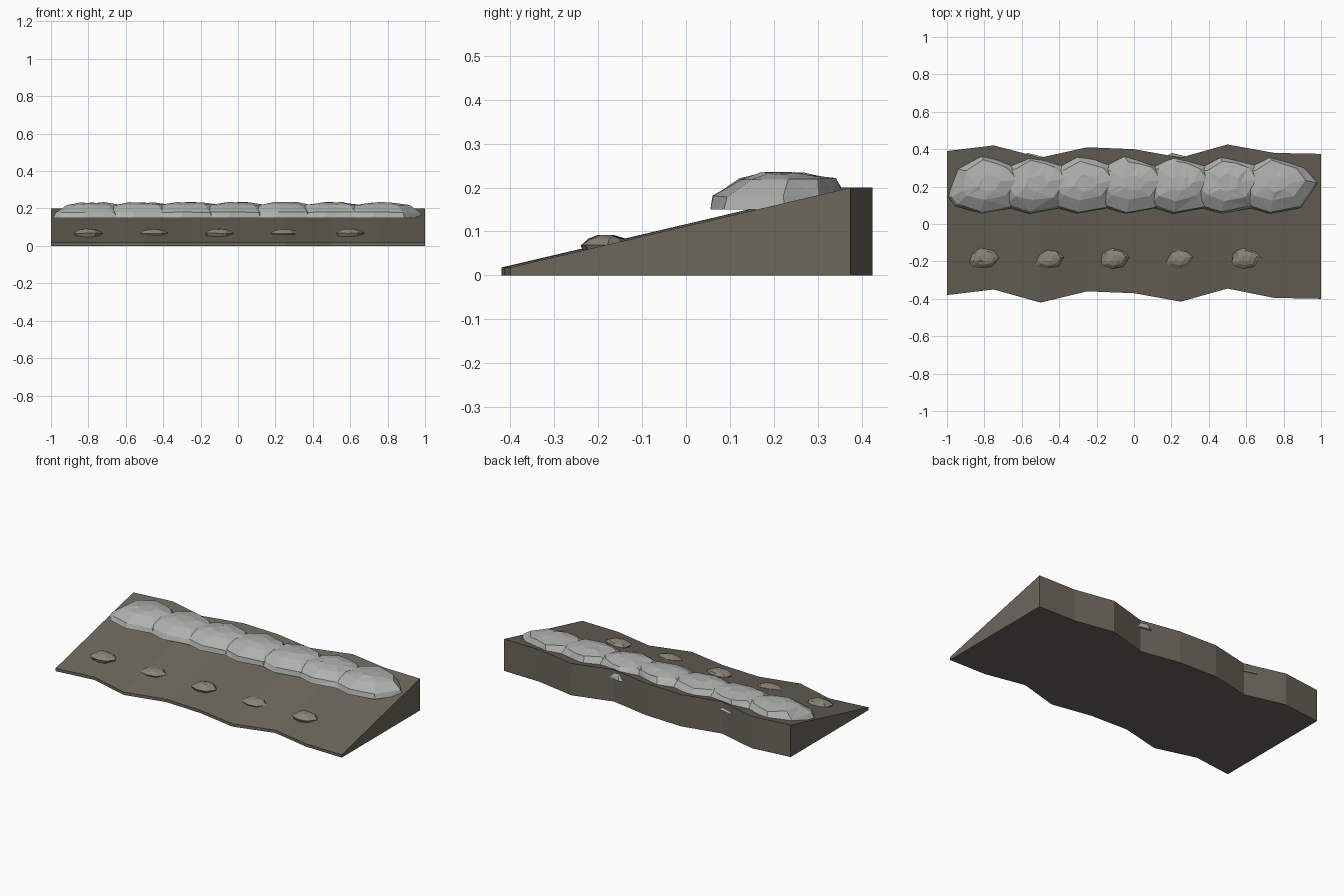
import bpy, bmesh, random
from math import sin, cos

if "Cube" in bpy.data.objects:
    bpy.data.objects.remove(bpy.data.objects["Cube"])

random.seed(4)


def material(name, rgb):
    m = bpy.data.materials.new(name)
    m.diffuse_color = (*rgb, 1)
    m.use_nodes = True
    m.node_tree.nodes["Principled BSDF"].inputs["Base Color"].default_value = m.diffuse_color
    return m


def finish(bm, name, mat):
    bmesh.ops.recalc_face_normals(bm, faces=bm.faces)
    mesh = bpy.data.meshes.new(name)
    bm.to_mesh(mesh)
    bm.free()
    mesh.materials.append(mat)
    ob = bpy.data.objects.new(name, mesh)
    bpy.context.collection.objects.link(ob)
    return ob


def loft(rings, name, mat, closed, tri=False):
    """Skin a stack of equal-length closed loops and cap both ends."""
    bm = bmesh.new()
    loops = [[bm.verts.new(p) for p in r] for r in rings]
    n = len(loops[0])
    for a, b in zip(loops, loops[1:]):
        for i in range(n):
            j = (i + 1) % n
            bm.faces.new((a[i], a[j], b[j], b[i]))
    bm.faces.new(loops[0])
    bm.faces.new(loops[-1])
    if tri:
        bmesh.ops.triangulate(bm, faces=bm.faces[:])
    return finish(bm, name, mat)


earth = material("earth", (0.15, 0.135, 0.105))
pale = material("pale_stone", (0.42, 0.44, 0.41))
dull = material("dull_stone", (0.25, 0.23, 0.18))

# Sloping earth bank with uneven front and back edges
front = [-0.38, -0.35, -0.42, -0.36, -0.37, -0.415, -0.345, -0.395, -0.40]
back = [0.39, 0.42, 0.355, 0.41, 0.40, 0.355, 0.425, 0.38, 0.375]
sections = []
for i, (f, b) in enumerate(zip(front, back)):
    x = -1 + i * 0.25
    sections.append([(x, f, 0), (x, b, 0), (x, b, 0.20), (x, f, 0.018)])
loft(sections, "earth_bank", earth, True)

# Faceted stone outline, counter-clockwise from the right tip
outline = [(0.21, 0.01), (0.14, 0.10), (0.045, 0.135), (-0.055, 0.16),
           (-0.18, 0.085), (-0.215, -0.07), (-0.18, -0.115),
           (-0.045, -0.155), (0.115, -0.125)]


def stone(name, mat, centre, levels, sx=1, sy=1, jitter=0.006):
    cx, cy = centre
    rings = []
    for k, (scale, dy, z) in enumerate(levels):
        j = jitter if 0 < k else 0
        rings.append([(cx + px * scale * sx + random.uniform(-j, j),
                       cy + dy + py * scale * sy + random.uniform(-j, j),
                       z + random.uniform(-j, j) * 0.5) for px, py in outline])
    return loft(rings, name, mat, True, True)


# Crest row of overlapping pale stones
for i in range(7):
    stone(f"crest_stone_{i + 1}", pale, (-0.77 + i * 0.257, 0.21),
          [(1.03, 0.005, 0.15), (0.95, 0.002, 0.18),
           (0.68, 0.02, 0.219), (0.28, 0.01, 0.232)])

# Small stones half sunk into the slope
for i in range(5):
    dz = -0.002 * (i % 2)
    stone(f"slope_stone_{i + 1}", dull, (-0.80 + i * 0.35, -0.183),
          [(0.8, 0, 0.045), (1.0, 0, 0.068 + dz),
           (0.72, 0.003, 0.084 + dz), (0.3, 0, 0.091 + dz)],
          0.36, 0.36, 0.003)
